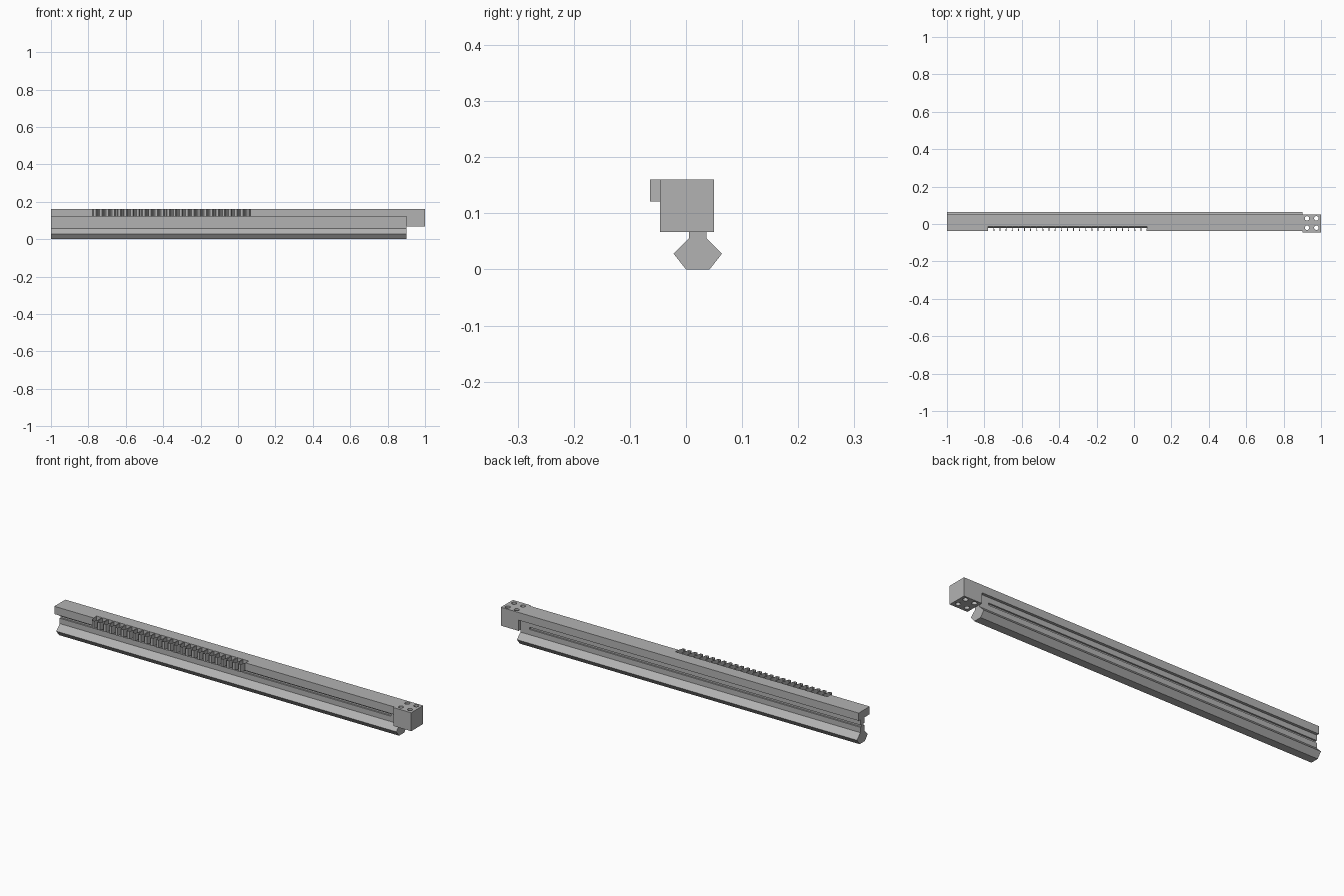
import bpy, bmesh, math
from mathutils import Vector

cube = bpy.data.objects.get("Cube")
if cube:
    bpy.data.objects.remove(cube, do_unlink=True)

steel = bpy.data.materials.new("grey_steel")
steel.use_nodes = True
GREY = (0.45, 0.45, 0.45, 1)
steel.diffuse_color = GREY
steel.node_tree.nodes["Principled BSDF"].inputs["Base Color"].default_value = GREY


def make_object(name, bm):
    mesh = bpy.data.meshes.new(name)
    bm.to_mesh(mesh)
    bm.free()
    obj = bpy.data.objects.new(name, mesh)
    bpy.context.collection.objects.link(obj)
    mesh.materials.append(steel)
    return obj


def add_prism(bm, points, offset):
    """Close a polygon and extrude it by an offset."""
    face = bm.faces.new([bm.verts.new(p) for p in points])
    extruded = bmesh.ops.extrude_face_region(bm, geom=[face])
    verts = [g for g in extruded["geom"] if isinstance(g, bmesh.types.BMVert)]
    bmesh.ops.translate(bm, verts=verts, vec=Vector(offset))
    bmesh.ops.recalc_face_normals(bm, faces=bm.faces)


def cut(obj, cutter):
    mod = obj.modifiers.new("cut", "BOOLEAN")
    mod.operation = "DIFFERENCE"
    mod.solver = "EXACT"
    mod.object = cutter
    bpy.context.view_layer.objects.active = obj
    bpy.ops.object.modifier_apply(modifier=mod.name)
    bpy.data.objects.remove(cutter, do_unlink=True)


def bar(name, profile, x0, x1):
    """Extrude a (y, z) profile along x."""
    bm = bmesh.new()
    add_prism(bm, [(x0, y, z) for y, z in profile], (x1 - x0, 0, 0))
    return make_object(name, bm)


def rect(y0, y1, z0, z1):
    return [(y0, z0), (y1, z0), (y1, z1), (y0, z1)]


FRONT, BACK, FLANGE_Z, TOP = -0.038, 0.05, 0.121, 0.16
MID = 0.021  # centre plane of the guide rail
END = 0.905

# Top flange of the bar
flange = bar("top_flange", rect(FRONT, BACK, FLANGE_Z, TOP), -1, END)

# Web and flared guide rail, mirrored about the centre plane
half = [(0.021, 0.0), (0.043, 0.028), (0.0155, 0.056), (0.0155, FLANGE_Z)]
profile = [(MID + w, z) for w, z in half] + [(MID - w, z) for w, z in reversed(half)]
rail = bar("guide_rail", profile, -1, 0.9)

# Long side grooves in the web
for side in (-1, 1):
    y = MID + side * 0.0155
    cut(rail, bar("groove_cutter", rect(y - 0.008, y + 0.008, 0.083, 0.094), -1.1, 0.85))

# End block with four vertical through holes
block = bar("end_block", rect(-0.046, BACK, 0.067, TOP), 0.9, 1)
bm = bmesh.new()
for x in (0.925, 0.975):
    for y in (-0.02, 0.03):
        ring = [(x + 0.012 * math.cos(a), y + 0.012 * math.sin(a), 0)
                for a in (math.tau * i / 24 for i in range(24))]
        add_prism(bm, ring, (0, 0, 0.3))
cut(block, make_object("hole_cutter", bm))

# Rack teeth: hollow sockets in the flange and open shells in front of it
TEETH, START, STOP = 26, -0.782, 0.07
pitch = (STOP - START) / TEETH
side_curve = [(0.0155, -0.013), (0.0135, FRONT), (0.011, -0.05), (0.0065, -0.064)]


def outline(x, points):
    return [(x - w, y) for w, y in points] + [(x + w, y) for w, y in reversed(points)]


sockets, shells = bmesh.new(), bmesh.new()
for i in range(TEETH):
    x = START + pitch * (i + 0.5)
    add_prism(sockets, [(px, py, 0.11) for px, py in outline(x, side_curve)], (0, 0, 0.06))
    path = outline(x, side_curve[1:])
    low = [shells.verts.new((px, py, FLANGE_Z)) for px, py in path]
    high = [shells.verts.new((px, py, TOP)) for px, py in path]
    for j in range(len(path) - 1):
        shells.faces.new((low[j], low[j + 1], high[j + 1], high[j]))
cut(flange, make_object("socket_cutter", sockets))
make_object("rack_teeth", shells)
